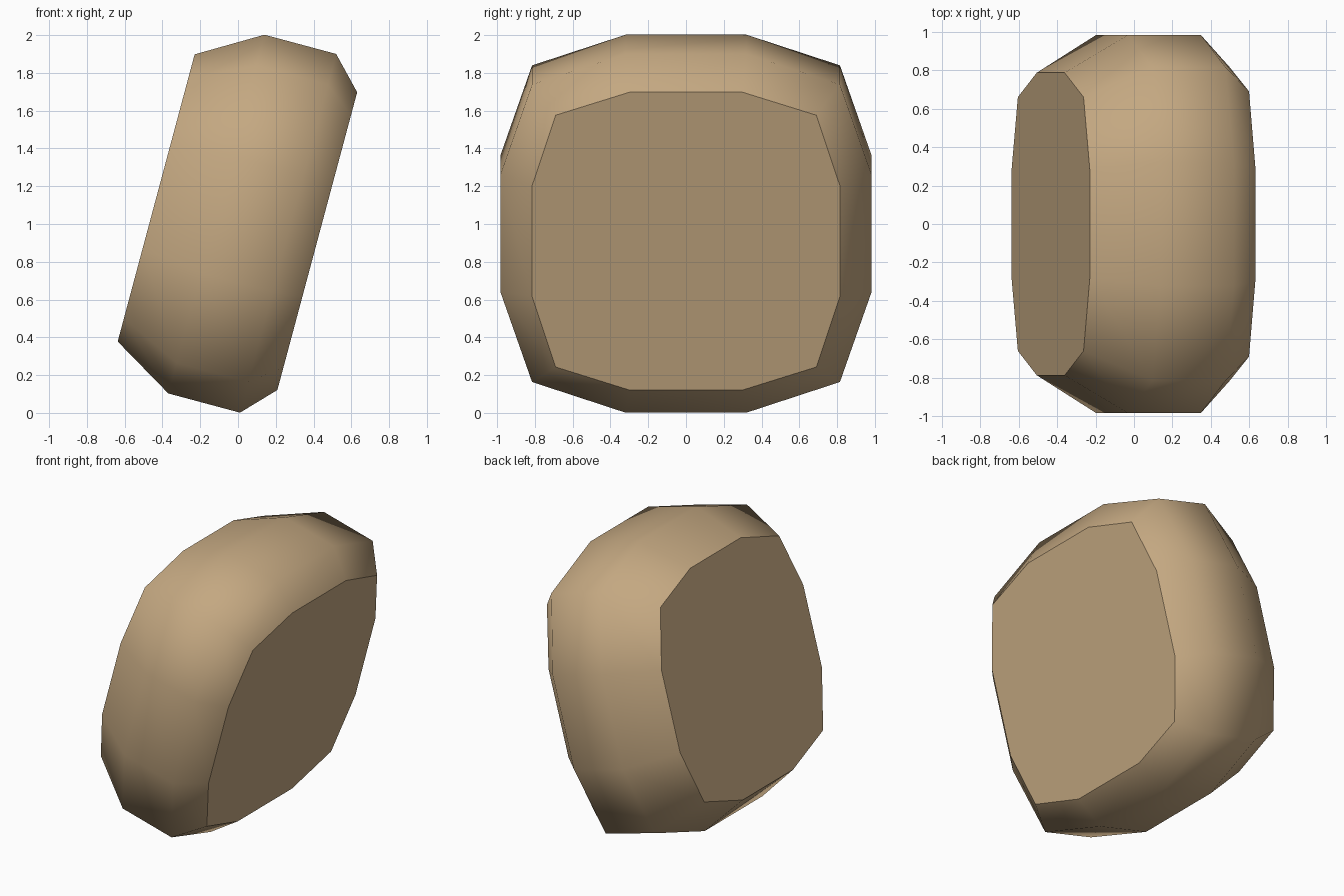
import bpy, bmesh, math
from mathutils import Matrix, Vector

old = bpy.data.objects.get("Cube")
if old:
    bpy.data.objects.remove(old, do_unlink=True)

# Single tan colour
tan = bpy.data.materials.new("warm_tan")
tan.use_nodes = True
colour = (0.55, 0.39, 0.22, 1)
tan.diffuse_color = colour
tan.node_tree.nodes["Principled BSDF"].inputs["Base Color"].default_value = colour

# Cross-sections along the tilted axis: offset, half width, corner, flat half length
SECTIONS = [(-0.713, 0.787, 0.66, 0.28), (-0.383, 0.983, 0.815, 0.32),
            (0.01, 0.983, 0.815, 0.32), (0.17, 0.816, 0.69, 0.30)]
CENTRE = 0.987
TILT = Matrix.Rotation(math.radians(15), 3, 'Y')


def rounded_square(half, corner, flat):
    """Twelve-sided rounded square, built from one quarter turned four times."""
    points = []
    for turn in range(4):
        spin = Matrix.Rotation(turn * math.pi / 2, 2)
        points += [spin @ Vector(p) for p in ((half, -flat), (half, flat), (corner, corner))]
    return points


# Rounded block lofted through the sections
bm = bmesh.new()
rings = [[bm.verts.new(TILT @ Vector((offset, p.x, p.y + CENTRE)))
          for p in rounded_square(half, corner, flat)]
         for offset, half, corner, flat in SECTIONS]
for a, b in zip(rings, rings[1:]):
    for i in range(len(a)):
        j = (i + 1) % len(a)
        bm.faces.new((a[i], a[j], b[j], b[i])).smooth = True

# Flat end caps
bm.faces.new(rings[0])
bm.faces.new(rings[-1])
bmesh.ops.recalc_face_normals(bm, faces=bm.faces)

mesh = bpy.data.meshes.new("rounded_block")
bm.to_mesh(mesh)
bm.free()
mesh.materials.append(tan)
block = bpy.data.objects.new("rounded_block", mesh)
bpy.context.collection.objects.link(block)
